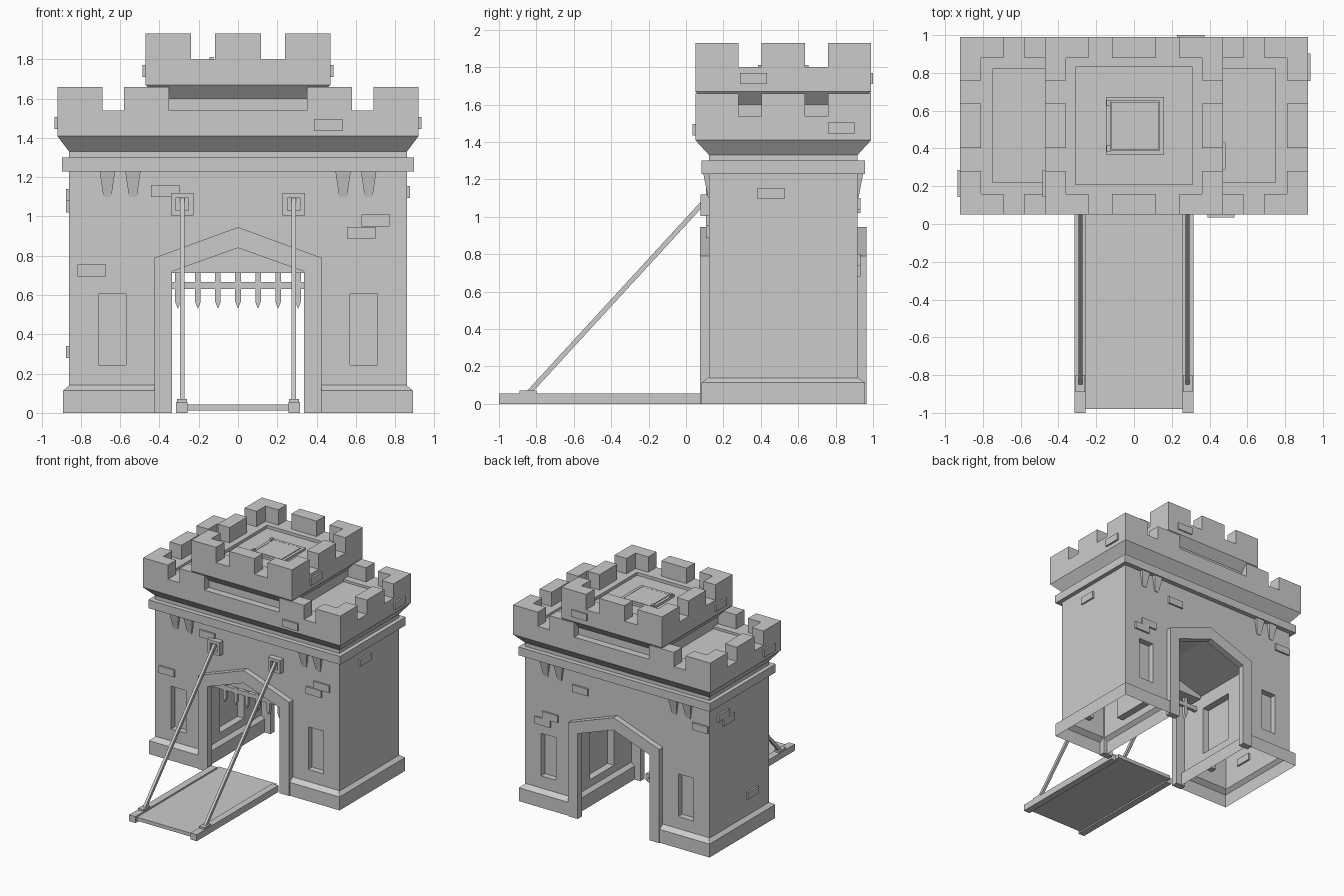
import bpy, bmesh
from mathutils import Vector

if "Cube" in bpy.data.objects:
    bpy.data.objects.remove(bpy.data.objects["Cube"])

CY = 0.52  # y centre of the gatehouse


def finish(name, bm):
    bmesh.ops.recalc_face_normals(bm, faces=bm.faces)
    me = bpy.data.meshes.new(name)
    bm.to_mesh(me)
    bm.free()
    ob = bpy.data.objects.new(name, me)
    bpy.context.collection.objects.link(ob)
    return ob


def loft(bm, rings):
    loops = [[bm.verts.new(p) for p in r] for r in rings]
    n = len(loops[0])
    for a, b in zip(loops, loops[1:]):
        for i in range(n):
            j = (i + 1) % n
            bm.faces.new((a[i], a[j], b[j], b[i]))
    bm.faces.new(loops[0][::-1])
    bm.faces.new(loops[-1])


def rect(x0, x1, y0, y1, z):
    return [(x0, y0, z), (x1, y0, z), (x1, y1, z), (x0, y1, z)]


def boxes(name, items):
    bm = bmesh.new()
    for x0, x1, y0, y1, z0, z1 in items:
        loft(bm, [rect(x0, x1, y0, y1, z0), rect(x0, x1, y0, y1, z1)])
    return finish(name, bm)


def stack(name, levels, cx=0, cy=CY):
    """Rectangular rings (z, half x, half y) skinned from bottom to top."""
    bm = bmesh.new()
    loft(bm, [rect(cx - hx, cx + hx, cy - hy, cy + hy, z) for z, hx, hy in levels])
    return finish(name, bm)


def prism_y(name, profiles, y0, y1):
    """Extrude x/z outlines along y."""
    bm = bmesh.new()
    for pts in profiles:
        loft(bm, [[(x, y0, z) for x, z in pts], [(x, y1, z) for x, z in pts]])
    return finish(name, bm)


def boolean(ob, other, op):
    m = ob.modifiers.new(op, 'BOOLEAN')
    m.object, m.operation, m.solver = other, op, 'EXACT'
    bpy.context.view_layer.objects.active = ob
    bpy.ops.object.modifier_apply(modifier=m.name)
    bpy.data.objects.remove(other)


# main walls with the gabled passage
body = prism_y("gatehouse_walls", [[(-.86, 0), (-.86, 1.33), (.86, 1.33), (.86, 0), (.42, 0),
                                    (.42, .74), (0, .86), (-.42, .74), (-.42, 0)]], .123, .917)
# sloped plinth on each side of the passage
for s in (-1, 1):
    boolean(body, stack("plinth", [(0, .25, .437), (.113, .25, .437), (.152, .205, .385)], cx=s * .64), 'UNION')
# blind windows outside and niches inside the passage
cuts = []
for s in (-1, 1):
    xa, xb = sorted((s * .57, s * .71))
    cuts += [(xa, xb, .05, .175, .245, .605), (xa, xb, .865, .99, .245, .605)]
    xa, xb = sorted((s * .3, s * .48))
    cuts.append((xa, xb, .36, .68, .2, .62))
boolean(body, boxes("cutter", cuts), 'DIFFERENCE')
# open underside
bm = bmesh.new()
bm.from_mesh(body.data)
bmesh.ops.delete(bm, geom=[f for f in bm.faces if all(v.co.z < .001 for v in f.verts)], context='FACES')
bm.to_mesh(body.data)
bm.free()

# arch frames
arch = [(-.425, 0), (-.425, .79), (0, .945), (.425, .79), (.425, 0),
        (.335, 0), (.335, .72), (0, .84), (-.335, .72), (-.335, 0)]
prism_y("front_arch_frame", [arch], .075, .13)
prism_y("back_arch_frame", [arch], .91, .965)

# cornice, flared crown with sunken roof, upper tower
stack("cornice", [(1.23, .895, .437), (1.30, .895, .437)])
stack("crown", [(1.33, .86, .397), (1.41, .92, .47), (1.54, .92, .47), (1.54, .75, .30), (1.52, .75, .30)])
stack("upper_tower", [(1.5, .41, .41), (1.60, .41, .41), (1.67, .47, .47), (1.80, .47, .47),
                      (1.80, .31, .31), (1.775, .31, .31)])


# battlements: L-shaped corners plus straight blocks
def merlons(name, hx, z0, z1, front_spans):
    hy, a, t = .47, .23, .11
    bm = bmesh.new()
    for sx in (-1, 1):
        for sy in (-1, 1):
            pts = [(hx, hy), (hx - a, hy), (hx - a, hy - t), (hx - t, hy - t), (hx - t, hy - a), (hx, hy - a)]
            loft(bm, [[(sx * x, CY + sy * y, z) for x, y in pts] for z in (z0, z1)])
        xa, xb = sorted((sx * hx, sx * (hx - t)))
        loft(bm, [rect(xa, xb, CY - .117, CY + .117, z) for z in (z0, z1)])
        ya, yb = sorted((CY + sx * hy, CY + sx * (hy - t)))
        for x0, x1 in front_spans:
            loft(bm, [rect(x0, x1, ya, yb, z) for z in (z0, z1)])
    finish(name, bm)


merlons("lower_battlements", .92, 1.54, 1.66, [(-.58, -.35), (.35, .58)])
merlons("upper_battlements", .47, 1.80, 1.93, [(-.117, .117)])

# roof hatch
stack("hatch_frame", [(1.77, .153, .153), (1.795, .153, .153), (1.795, .13, .13), (1.785, .13, .13)], cx=.005)
boxes("hatch_hinges", [(-.145, -.125, y, y + .03, 1.78, 1.812) for y in (.385, .625)])
boxes("hatch_door", [(-.12, .13, .395, .645, 1.77, 1.797)])

# tapered corbels under the cornice
bm = bmesh.new()
for sx in (-1, 1):
    for sy in (-1, 1):
        for x in (.535, .665):
            c = sx * x
            w = CY + sy * .38
            loft(bm, [rect(c - .02, c + .02, w, CY + sy * .402, 1.10),
                      rect(c - .04, c + .04, w, CY + sy * .428, 1.235)])
finish("corbels", bm)

# portcullis
boxes("portcullis_lintel", [(-.41, .41, .2, .34, .712, .88)])
boxes("portcullis_bar", [(-.42, .42, .255, .285, .63, .667)])
bars = []
for i in range(-3, 4):
    x = i * .102
    bars.append([(x - .014, .73), (x + .014, .73), (x + .014, .565), (x, .53), (x - .014, .565)])
prism_y("portcullis_spikes", bars, .256, .284)

# drawbridge
boxes("bridge_deck", [(-.27, .27, -.98, .13, .012, .042)])
boxes("bridge_rails", [(-.315, -.257, -1, .09, 0, .055), (.257, .315, -1, .09, 0, .055)])
boxes("rod_anchors", [(s * .285 - .025, s * .285 + .025, -.89, -.80, .05, .07) for s in (-1, 1)])

# rods and their wall sockets
bm = bmesh.new()
for s in (-1, 1):
    x, h = s * .283, .011
    p, q = Vector((x, -.85, .05)), Vector((x, .105, 1.09))
    d = (q - p).normalized()
    side, up = Vector((h, 0, 0)), Vector((0, -d.z, d.y)) * .013
    loft(bm, [[c + side + up, c - side + up, c - side - up, c + side - up] for c in (p, q)])
finish("bridge_rods", bm)
bm = bmesh.new()
for s in (-1, 1):
    # square ring with a sunken centre
    rings = [(.057, .13), (.057, .077), (.032, .077), (.032, .1)]
    loft(bm, [[(s * .283 + a * r, y, 1.062 + b * r) for a, b in ((-1, -1), (1, -1), (1, 1), (-1, 1))]
              for r, y in rings])
finish("rod_sockets", bm)

# raised bricks, grouped by wall: (centre along wall, centre z)
p, hw, hh = .015, .072, .03
bricks = []
for y, spots in ((.123, [(-.37, 1.13), (-.745, .725), (.70, .98), (.627, .917)]),
                 (.05, [(.46, 1.465)]),
                 (.917, [(.34, 1.07), (.62, .77), (.69, .71), (-.78, 1.05)]),
                 (.985, [(.30, 1.74)])):
    bricks += [(c - hw, c + hw, y - p, y + p, z - hh, z + hh) for c, z in spots]
for x, spots in ((.86, [(.455, 1.125)]), (-.86, [(.74, 1.11), (.67, 1.05), (.35, .31)]),
                 (.92, [(.83, 1.475)]), (-.92, [(.215, 1.475)]),
                 (.47, [(.36, 1.74)]), (-.47, [(.215, 1.74)])):
    bricks += [(x - p, x + p, c - hw, c + hw, z - hh, z + hh) for c, z in spots]
boxes("raised_bricks", bricks)
